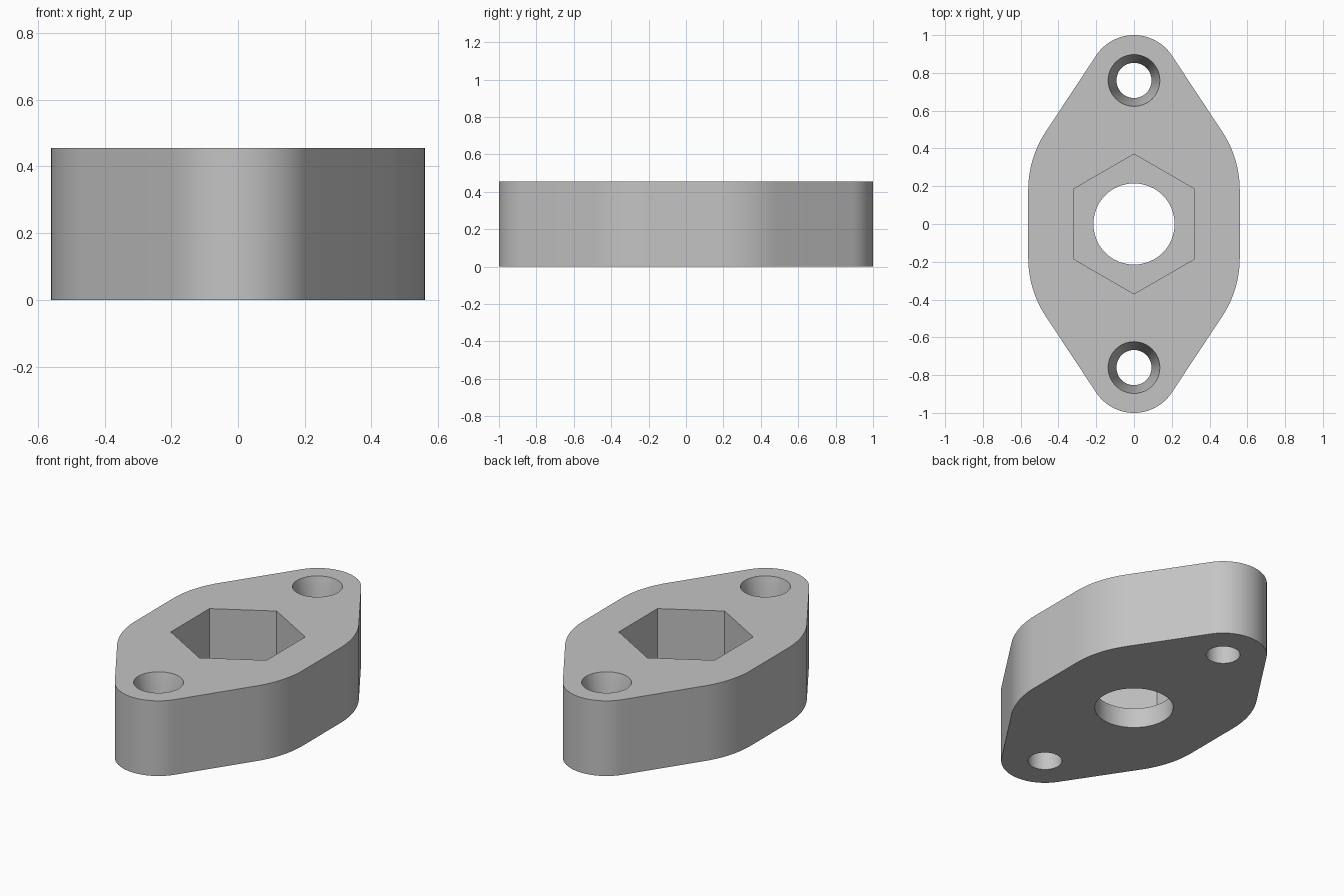
import bpy
import bmesh
from math import sin, cos, pi, asin

HEIGHT = 0.455
SCREW_Y = 0.76
EXTRA = 0.1

cube = bpy.data.objects.get("Cube")
if cube:
    bpy.data.objects.remove(cube, do_unlink=True)

grey = bpy.data.materials.new("plain grey")
grey.use_nodes = True
colour = (0.55, 0.55, 0.55, 1)
grey.diffuse_color = colour
grey.node_tree.nodes["Principled BSDF"].inputs["Base Color"].default_value = colour


def stack(name, rings):
    """Solid made by bridging equal-length rings of points, capped at both ends."""
    bm = bmesh.new()
    loops = [[bm.verts.new(p) for p in ring] for ring in rings]
    n = len(loops[0])
    for low, high in zip(loops, loops[1:]):
        for i in range(n):
            j = (i + 1) % n
            bm.faces.new((low[i], low[j], high[j], high[i]))
    bm.faces.new(loops[0][::-1])
    bm.faces.new(loops[-1])
    bmesh.ops.recalc_face_normals(bm, faces=bm.faces)
    mesh = bpy.data.meshes.new(name)
    bm.to_mesh(mesh)
    bm.free()
    mesh.materials.append(grey)
    obj = bpy.data.objects.new(name, mesh)
    bpy.context.collection.objects.link(obj)
    return obj


def lathe(name, profile, sides, y=0, turn=0):
    """Solid of revolution from (radius, height) pairs."""
    angles = [turn + 2 * pi * i / sides for i in range(sides)]
    return stack(name, [[(r * cos(a), y + r * sin(a), z) for a in angles]
                        for r, z in profile])


# Outline: wide side arcs joined by tangents to a small arc at each tip
side_r, side_y = 0.56, 0.18
tip_r = 1 - SCREW_Y
tangent = asin((side_r - tip_r) / (SCREW_Y - side_y))


def arc(radius, centre_y, start, end, steps):
    return [(radius * cos(a), centre_y + radius * sin(a))
            for a in (start + (end - start) * i / steps for i in range(steps + 1))]


half = (arc(side_r, side_y, 0, tangent, 12)
        + arc(tip_r, SCREW_Y, tangent, pi - tangent, 32)
        + arc(side_r, side_y, pi - tangent, pi, 12))
outline = half + [(-x, -y) for x, y in half]
body = stack("flange_body", [[(x, y, z) for x, y in outline] for z in (0, HEIGHT)])

# Nut pocket, centre bore and the two tapered screw holes
floor = 0.12
cutters = [
    lathe("nut_pocket", [(0.37, floor), (0.37, HEIGHT + EXTRA)], 6, turn=pi / 2),
    lathe("centre_bore", [(0.215, -EXTRA), (0.215, floor + EXTRA)], 64),
]
screw = [(0.093, -EXTRA), (0.093, HEIGHT - 0.2), (0.137, HEIGHT), (0.137, HEIGHT + EXTRA)]
for side in (-1, 1):
    cutters.append(lathe("screw_hole", screw, 48, y=side * SCREW_Y))

bpy.context.view_layer.objects.active = body
body.select_set(True)
for cutter in cutters:
    cutter.hide_render = True
    cut = body.modifiers.new(cutter.name, "BOOLEAN")
    cut.operation = "DIFFERENCE"
    cut.solver = "EXACT"
    cut.object = cutter
    bpy.ops.object.modifier_apply(modifier=cut.name)
    bpy.data.objects.remove(cutter, do_unlink=True)

bpy.ops.object.shade_smooth_by_angle(angle=pi / 6)
